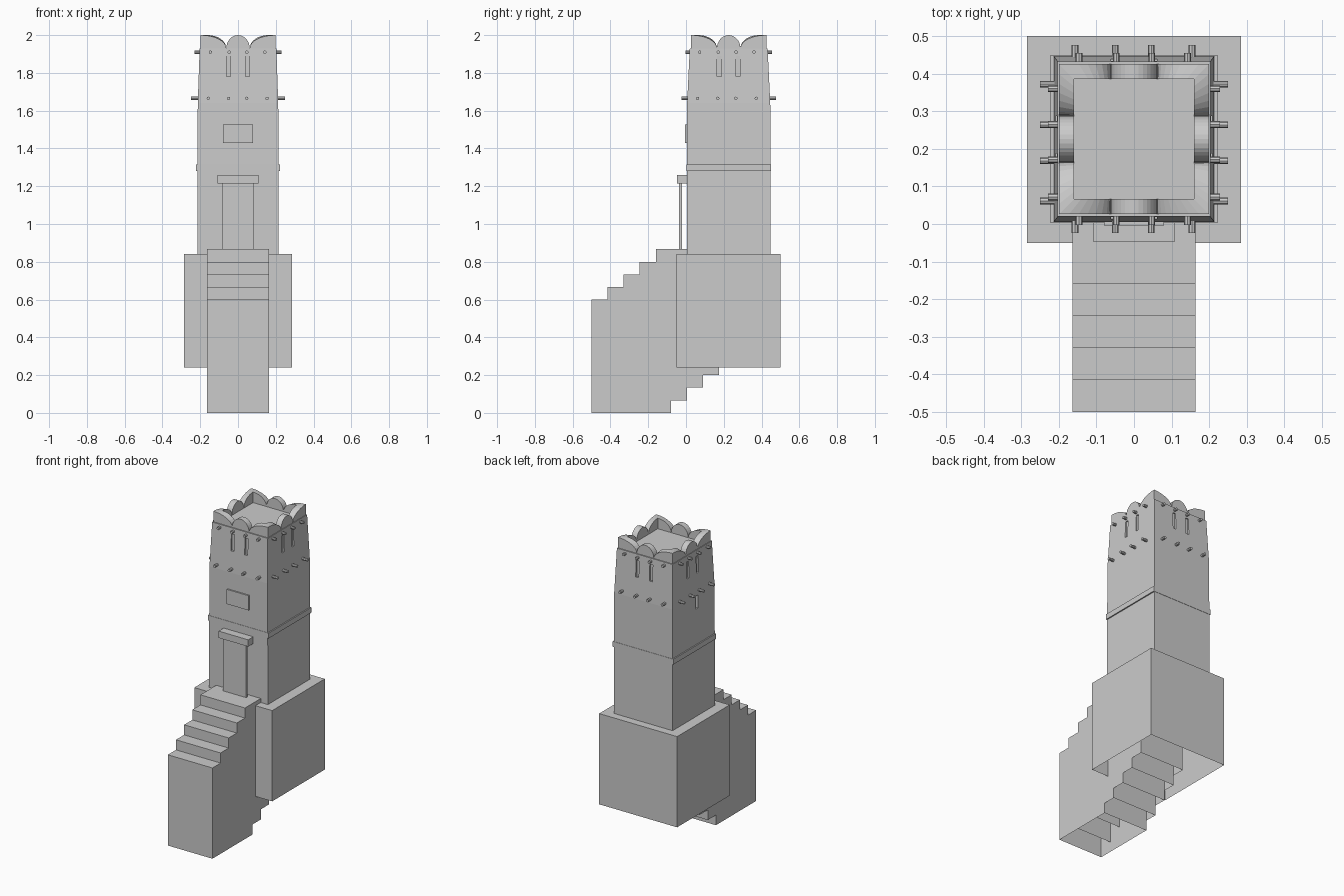
import bpy, bmesh, math
from mathutils import Matrix, Vector

if "Cube" in bpy.data.objects:
    bpy.data.objects.remove(bpy.data.objects["Cube"])

CY = 0.226  # tower centre in y


def finish(bm, name):
    bmesh.ops.recalc_face_normals(bm, faces=bm.faces[:])
    me = bpy.data.meshes.new(name)
    bm.to_mesh(me)
    bm.free()
    ob = bpy.data.objects.new(name, me)
    bpy.context.collection.objects.link(ob)
    return ob


def add_box(bm, x0, x1, y0, y1, z0, z1, open_bottom=False):
    m = (Matrix.Translation(((x0 + x1) / 2, (y0 + y1) / 2, (z0 + z1) / 2))
         @ Matrix.Diagonal((x1 - x0, y1 - y0, z1 - z0, 1)))
    vs = bmesh.ops.create_cube(bm, size=1, matrix=m)["verts"]
    if open_bottom:
        low = [f for f in {f for v in vs for f in v.link_faces}
               if all(abs(v.co.z - z0) < 1e-5 for v in f.verts)]
        bmesh.ops.delete(bm, geom=low, context='FACES_ONLY')


def box(name, *dims, open_bottom=False):
    bm = bmesh.new()
    add_box(bm, *dims, open_bottom=open_bottom)
    return finish(bm, name)


# Foundation block, hollow underneath
box("foundation", -0.285, 0.285, -0.05, 0.5, 0.24, 0.84, open_bottom=True)

# Stairs: five overlapping rising blocks
for i in range(5):
    y, z = -0.5 + 0.085 * i, 0.0667 * i
    box(f"stair_{i + 1}", -0.163, 0.163, y, y + 0.42, z, z + 0.6, open_bottom=True)

# Tower shaft: straight, then tapering towards the top
bm = bmesh.new()
rings = []
for z, hx, hy in ((0.835, 0.215, 0.221), (1.3, 0.214, 0.221),
                  (1.64, 0.213, 0.22), (1.93, 0.203, 0.206)):
    rings.append([bm.verts.new((sx * hx, CY + sy * hy, z))
                  for sx, sy in ((-1, -1), (1, -1), (1, 1), (-1, 1))])
for a, b in zip(rings, rings[1:]):
    for k in range(4):
        n = (k + 1) % 4
        bm.faces.new((a[k], a[n], b[n], b[k]))
bm.faces.new(rings[0])
bm.faces.new(rings[-1])
tower = finish(bm, "tower_shaft")

# Shallow slits under the parapet and one window slot on the left side
bm = bmesh.new()
for s in (-0.05, 0.05):
    for d in (-1, 1):
        ys = sorted((CY + d * 0.2, CY + d * 0.26))
        xs = sorted((d * 0.197, d * 0.26))
        add_box(bm, s - 0.011, s + 0.011, *ys, 1.78, 1.89)
        add_box(bm, *xs, CY + s - 0.011, CY + s + 0.011, 1.78, 1.89)
add_box(bm, -0.26, -0.19, 0.18, 0.205, 1.55, 1.635)
cutter = finish(bm, "slit_cutter")
mod = tower.modifiers.new("slits", 'BOOLEAN')
mod.operation = 'DIFFERENCE'
mod.solver = 'EXACT'
mod.object = cutter
bpy.context.view_layer.objects.active = tower
bpy.ops.object.modifier_apply(modifier=mod.name)
bpy.data.objects.remove(cutter)

# String course around the middle
box("string_course", -0.222, 0.222, CY - 0.223, CY + 0.223, 1.28, 1.315)

# Scalloped parapet: quarter arches at corners, full arch mid-side
OUT, INN, MID, BASE, H = 0.199, 0.16, 0.062, 1.93, 0.07
N = 8
half = [(MID * math.sin(a), H * math.cos(a))
        for a in (i * math.pi / 2 / N for i in range(N + 1))]
half += [(OUT - (OUT - MID) * math.cos(a), H * math.sin(a))
         for a in (i * math.pi / 2 / N for i in range(1, N + 1))]
profile = [(-t, z) for t, z in reversed(half[1:])] + half


def inner(t):
    if abs(t) <= MID:
        return t
    return math.copysign(MID + (abs(t) - MID) * (INN - MID) / (OUT - MID), t)


bm = bmesh.new()
for k in range(4):
    m = Matrix.Translation((0, CY, BASE)) @ Matrix.Rotation(k * math.pi / 2, 4, 'Z')
    cols = [[bm.verts.new(m @ Vector(p)) for p in
             ((t, -OUT, 0), (t, -OUT, max(z, 0.001)),
              (inner(t), -INN, max(z, 0.001)), (inner(t), -INN, 0))]
            for t, z in profile]
    for a, b in zip(cols, cols[1:]):
        for j in range(3):
            bm.faces.new((a[j], b[j], b[j + 1], a[j + 1]))
bmesh.ops.remove_doubles(bm, verts=bm.verts[:], dist=0.0003)
finish(bm, "parapet")

# Projecting beam ends, two rows on all four sides
bm = bmesh.new()


def peg(start, end):
    a, b = Vector(start), Vector(end)
    d = b - a
    m = Matrix.Translation((a + b) / 2) @ d.to_track_quat('Z', 'Y').to_matrix().to_4x4()
    bmesh.ops.create_cone(bm, cap_ends=True, segments=8, radius1=0.009,
                          radius2=0.009, depth=d.length, matrix=m)


for z, reach, along in ((1.665, 0.25, (-0.157, -0.05, 0.046, 0.154)),
                        (1.91, 0.229, (-0.146, -0.047, 0.047, 0.142))):
    for s in along:
        for d in (-1, 1):
            peg((s, CY + d * 0.19, z), (s, CY + d * reach, z))
            peg((d * 0.19, CY - 0.008 + s, z), (d * reach, CY - 0.008 + s, z))
finish(bm, "beam_ends")

# Doorway and window panel on the front
box("door", -0.085, 0.085, -0.036, -0.02, 0.86, 1.216)
box("lintel", -0.108, 0.108, -0.048, 0.006, 1.215, 1.26)
box("window_panel", -0.08, 0.08, -0.004, 0.02, 1.43, 1.527)
